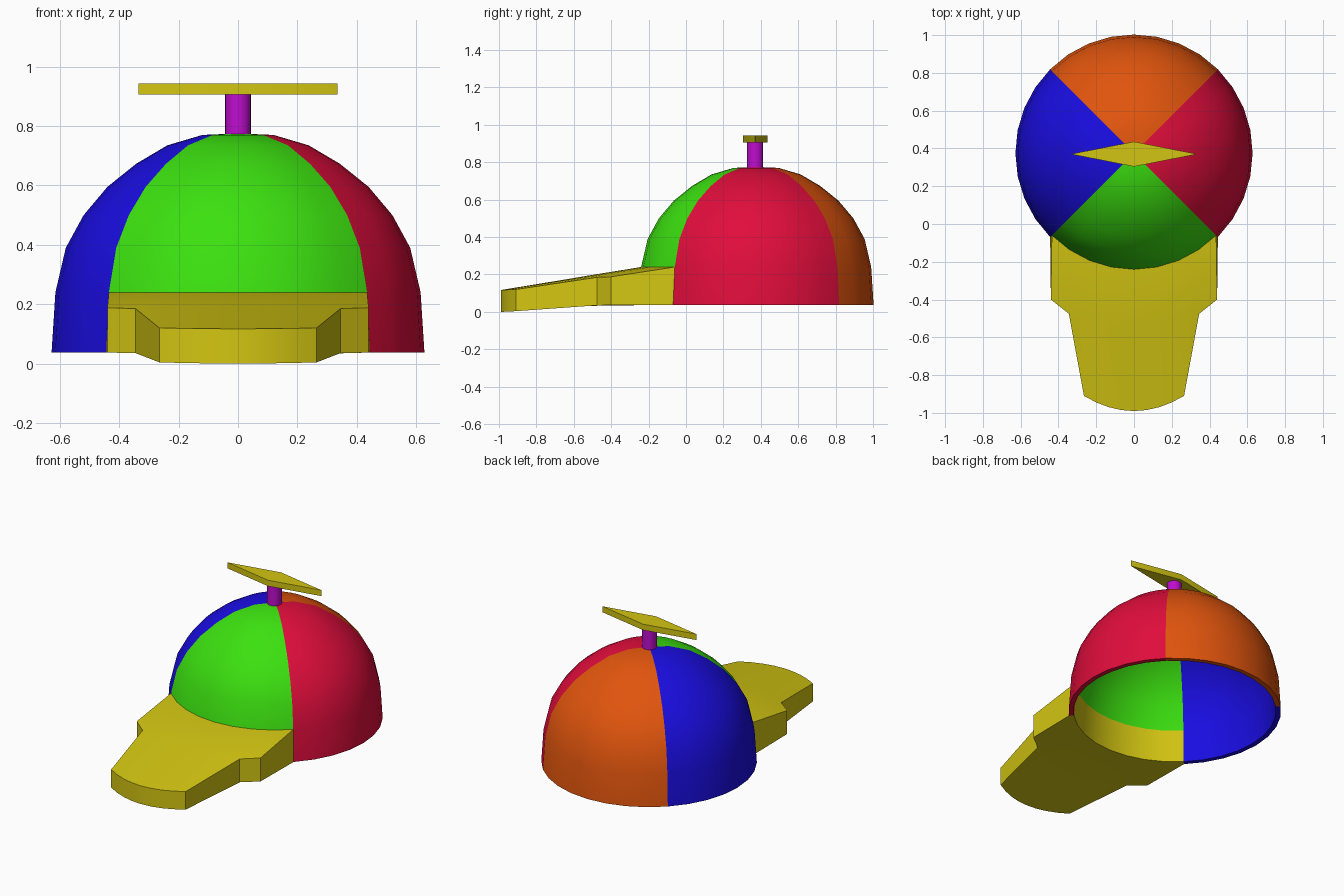
import bpy, bmesh, math

if "Cube" in bpy.data.objects:
    bpy.data.objects.remove(bpy.data.objects["Cube"])

CY = 0.375      # y of the dome axis
WALL = 0.03     # shell thickness
SEG = 8         # facets per quarter turn


def material(name, rgb):
    m = bpy.data.materials.new(name)
    m.diffuse_color = (*rgb, 1)
    m.use_nodes = True
    m.node_tree.nodes["Principled BSDF"].inputs["Base Color"].default_value = m.diffuse_color
    return m


def finish(name, bm, mat):
    bmesh.ops.remove_doubles(bm, verts=bm.verts, dist=1e-5)
    bmesh.ops.recalc_face_normals(bm, faces=bm.faces)
    me = bpy.data.meshes.new(name)
    bm.to_mesh(me)
    bm.free()
    ob = bpy.data.objects.new(name, me)
    bpy.context.collection.objects.link(ob)
    me.materials.append(mat)
    bpy.ops.object.select_all(action='DESELECT')
    ob.select_set(True)
    bpy.context.view_layer.objects.active = ob
    bpy.ops.object.shade_smooth_by_angle(angle=math.radians(30))
    return ob


def loft(bm, rows):
    """Join rows of points into a closed loop of quads, then return the vertex rows."""
    vr = [[bm.verts.new(p) for p in r] for r in rows]
    for a, b in zip(vr, vr[1:] + vr[:1]):
        for i in range(len(a) - 1):
            bm.faces.new((a[i], a[i + 1], b[i + 1], b[i]))
    return vr


def arc(r, z, mid):
    """Quarter circle about the dome axis, centred on angle mid (degrees)."""
    return [(r * math.cos(a), CY + r * math.sin(a), z)
            for a in (math.radians(mid - 45 + 90 * i / SEG) for i in range(SEG + 1))]


yellow = material("yellow", (0.65, 0.56, 0.006))
purple = material("purple", (0.52, 0.004, 0.62))

# Dome panels: four coloured quarters of a thick shell
OUTER = [(0.628, 0.037), (0.615, 0.24), (0.58, 0.39), (0.52, 0.50), (0.44, 0.595),
         (0.343, 0.673), (0.238, 0.735), (0.12, 0.77), (0.001, 0.775)]
INNER = [(0.598, 0.037), (0.585, 0.24), (0.552, 0.378), (0.495, 0.482), (0.419, 0.573),
         (0.327, 0.647), (0.228, 0.706), (0.115, 0.74), (0.001, 0.745)]
panels = [("front_panel", 270, (0.045, 0.75, 0.005), 1), ("right_panel", 0, (0.75, 0.004, 0.045), 0),
          ("back_panel", 90, (0.75, 0.09, 0.004), 0), ("left_panel", 180, (0.01, 0.004, 0.75), 0)]
for name, mid, rgb, start in panels:
    bm = bmesh.new()
    prof = OUTER[start:] + INNER[start:][::-1]
    loft(bm, [arc(r, z, mid) for r, z in prof])
    finish(name, bm, material(name + "_colour", rgb))


# Brim: sloping slab wrapping under the front panel
def curve(hw, y_edge, y_mid, z_edge, z_mid):
    pts = []
    for i in range(SEG + 1):
        t = 2 * i / SEG - 1
        pts.append((hw * t, y_mid + (y_edge - y_mid) * t * t, z_mid + (z_edge - z_mid) * t * t))
    return pts


top = [arc(0.585, 0.24, 270), arc(0.615, 0.24, 270), curve(0.44, -0.40, -0.53, 0.188, 0.193),
       curve(0.345, -0.475, -0.60, 0.185, 0.181), curve(0.265, -0.91, -0.99, 0.12, 0.117)]
bottom = [arc(0.598, 0.037, 270), arc(0.628, 0.037, 270), curve(0.44, -0.40, -0.53, 0.037, 0.032),
          curve(0.345, -0.475, -0.60, 0.035, 0.028), curve(0.265, -0.91, -0.99, 0.004, 0.0)]
bm = bmesh.new()
vr = loft(bm, top + bottom[::-1])
n = len(vr)
for e in (0, -1):
    for i in range(n // 2 - 1):
        bm.faces.new((vr[i][e], vr[i + 1][e], vr[n - 2 - i][e], vr[n - 1 - i][e]))
finish("brim", bm, yellow)


# Stem and propeller: extruded outlines
def prism(name, pts, z0, z1, mat):
    bm = bmesh.new()
    f = bm.faces.new([bm.verts.new((x, CY - 0.005 + y, z0)) for x, y in pts])
    ext = bmesh.ops.extrude_face_region(bm, geom=[f])
    for v in ext["geom"]:
        if isinstance(v, bmesh.types.BMVert):
            v.co.z = z1
    return finish(name, bm, mat)


circle = [(0.043 * math.cos(k * math.tau / 24), 0.043 * math.sin(k * math.tau / 24)) for k in range(24)]
prism("stem", circle, 0.76, 0.906, purple)
prism("propeller", [(-0.335, 0), (0, -0.066), (0.335, 0), (0, 0.066)], 0.906, 0.944, yellow)
